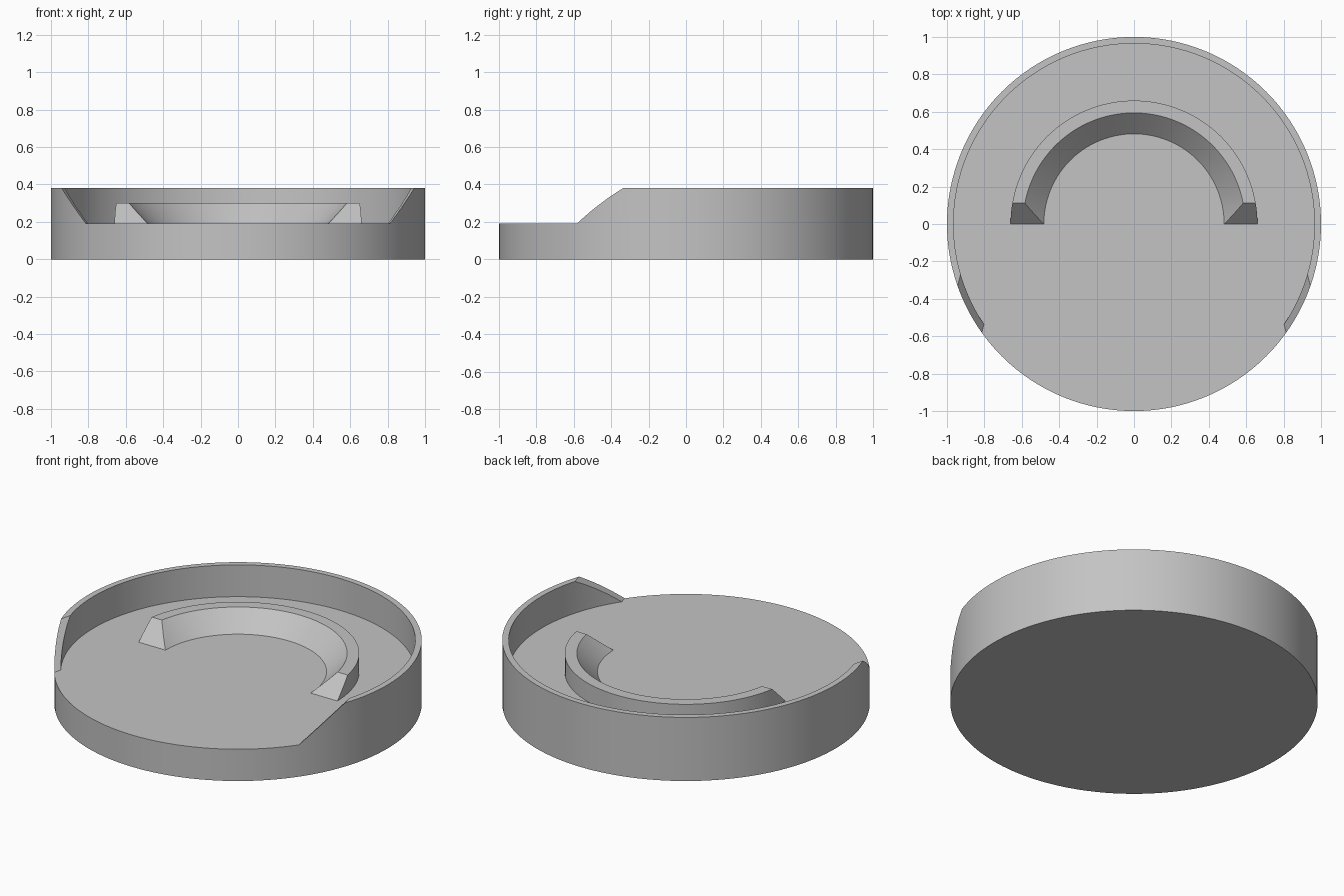
import bpy, bmesh, math
from mathutils import Vector

cube = bpy.data.objects.get("Cube")
if cube:
    bpy.data.objects.remove(cube)

GREY = (0.55, 0.55, 0.55, 1)
mat = bpy.data.materials.new("plain grey")
mat.use_nodes = True
mat.diffuse_color = GREY
mat.node_tree.nodes["Principled BSDF"].inputs["Base Color"].default_value = GREY

SEGMENTS = 128
FLOOR = 0.191
RIM_TOP = 0.382
ARCH_TOP = 0.302


def finish(name, bm, mirror=False):
    bmesh.ops.recalc_face_normals(bm, faces=bm.faces[:])
    mesh = bpy.data.meshes.new(name)
    bm.to_mesh(mesh)
    bm.free()
    mesh.materials.append(mat)
    obj = bpy.data.objects.new(name, mesh)
    bpy.context.collection.objects.link(obj)
    bpy.ops.object.select_all(action='DESELECT')
    obj.select_set(True)
    bpy.context.view_layer.objects.active = obj
    bpy.ops.object.shade_smooth_by_angle(angle=math.radians(30))
    if mirror:
        obj.modifiers.new("Mirror", 'MIRROR').use_axis[0] = True
    return obj


def cut_ring(name, profile, point, normal, cut_limit):
    """Sweep a profile through the left half turn, slice off its front end, mirror it."""
    bm = bmesh.new()
    # profile starts at the front, on the -y axis
    verts = [bm.verts.new((0, -r, z)) for r, z in profile]
    edges = [bm.edges.new((verts[i - 1], v)) for i, v in enumerate(verts)]
    bmesh.ops.spin(bm, geom=verts + edges, cent=(0, 0, 0), axis=(0, 0, 1),
                   angle=math.pi, steps=SEGMENTS // 2, use_duplicate=False)
    # only the faces in front of cut_limit meet the slicing plane
    faces = [f for f in bm.faces if all(v.co.y < cut_limit for v in f.verts)]
    part = set(faces)
    for f in faces:
        part.update(f.verts)
        part.update(f.edges)
    cut = bmesh.ops.bisect_plane(bm, geom=list(part), dist=1e-5, plane_co=point,
                                 plane_no=normal, clear_inner=True)
    loop = [e for e in cut["geom_cut"] if isinstance(e, bmesh.types.BMEdge)]
    bmesh.ops.edgeloop_fill(bm, edges=loop)
    return finish(name, bm, mirror=True)


# Solid round base
bm = bmesh.new()
bmesh.ops.create_cone(bm, cap_ends=True, segments=SEGMENTS, radius1=1, radius2=1, depth=FLOOR)
bmesh.ops.translate(bm, verts=bm.verts[:], vec=(0, 0, FLOOR / 2))
finish("base", bm)

# Thin rim wall with slanted front ends
outer_low = Vector((0.813, -0.580, FLOOR))
inner_low = Vector((0.802, -0.536, FLOOR))
outer_high = Vector((0.943, -0.332, RIM_TOP))
slant = (inner_low - outer_low).cross(outer_high - outer_low).normalized()
cut_ring("rim_wall",
         [(1, FLOOR), (1, RIM_TOP), (0.965, RIM_TOP), (0.965, FLOOR)],
         outer_low, slant, 0.001)

# Half-round ridge, bevelled inside and at both ends
cut_ring("arched_ridge",
         [(0.66, FLOOR), (0.66, ARCH_TOP), (0.594, ARCH_TOP), (0.482, FLOOR)],
         (0, 0, FLOOR), Vector((0, 1, -1)).normalized(), 1)
